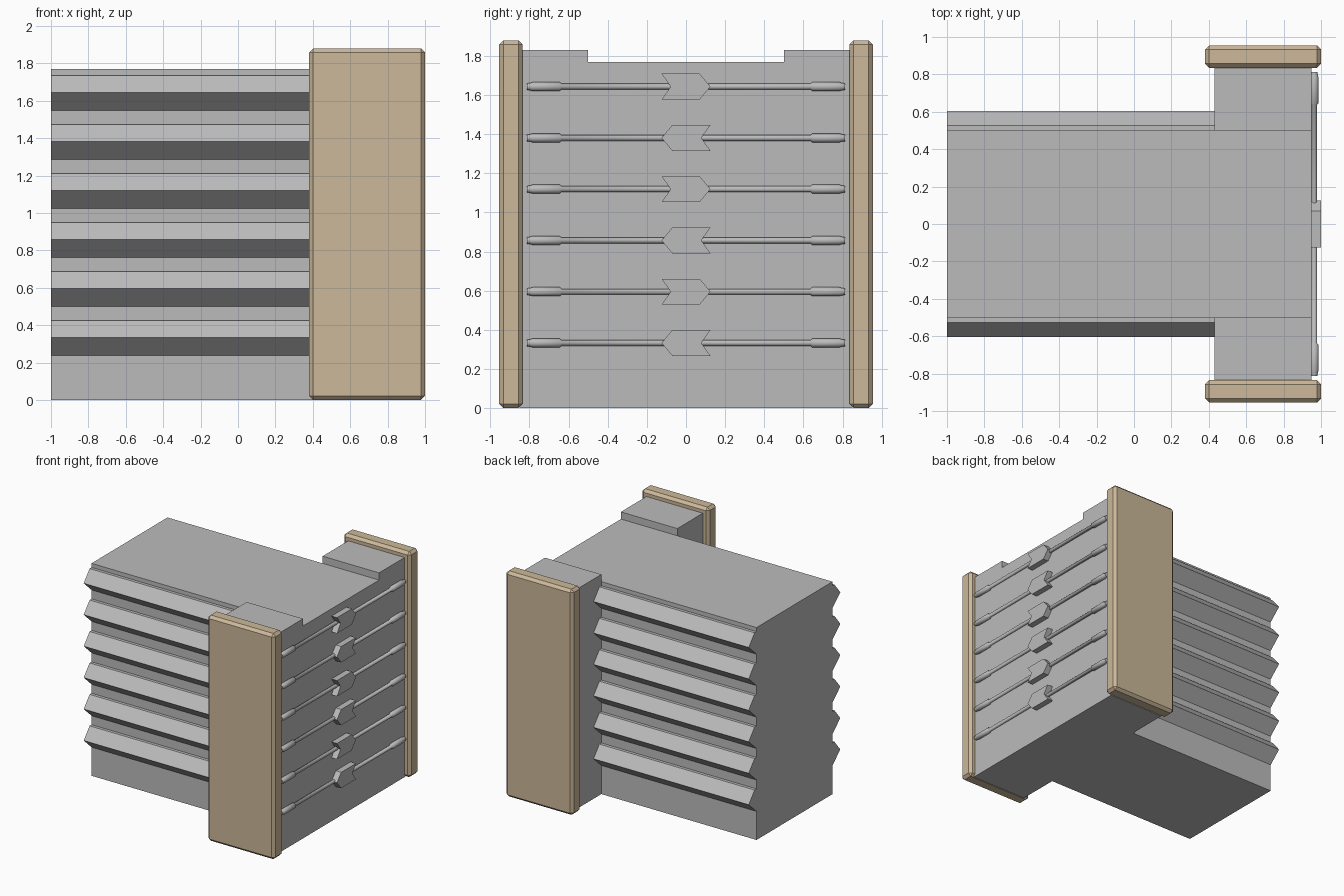
import bpy, bmesh
from mathutils import Vector

if "Cube" in bpy.data.objects:
    bpy.data.objects.remove(bpy.data.objects["Cube"], do_unlink=True)


def material(name, color):
    m = bpy.data.materials.new(name)
    m.use_nodes = True
    m.diffuse_color = (*color, 1)
    m.node_tree.nodes["Principled BSDF"].inputs["Base Color"].default_value = (*color, 1)
    return m


GREY = material("stone grey", (0.5, 0.5, 0.5))
TAN = material("tan", (0.6, 0.48, 0.32))


def finish(name, bm, mat):
    bmesh.ops.recalc_face_normals(bm, faces=bm.faces)
    mesh = bpy.data.meshes.new(name)
    bm.to_mesh(mesh)
    bm.free()
    mesh.materials.append(mat)
    obj = bpy.data.objects.new(name, mesh)
    bpy.context.collection.objects.link(obj)
    return obj


def extrude_x(name, profile, x0, x1, mat):
    """Extrude a (y, z) outline along x."""
    bm = bmesh.new()
    face = bm.faces.new([bm.verts.new((x0, y, z)) for y, z in profile])
    out = bmesh.ops.extrude_face_region(bm, geom=[face])
    verts = [g for g in out["geom"] if isinstance(g, bmesh.types.BMVert)]
    bmesh.ops.translate(bm, verts=verts, vec=(x1 - x0, 0, 0))
    return finish(name, bm, mat)


def lathe_y(name, profile, x, z, segments=16):
    """Turned bar along y from (y, radius) stations."""
    bm = bmesh.new()
    rings = []
    for y, r in profile:
        out = bmesh.ops.create_circle(bm, segments=segments, radius=r)
        for v in out["verts"]:
            v.co = Vector((x + v.co.x, y, z + v.co.y))
        rings.append(out["verts"])
    for a, b in zip(rings, rings[1:]):
        for i in range(segments):
            j = (i + 1) % segments
            bm.faces.new((a[i], a[j], b[j], b[i]))
    bm.faces.new(rings[0])
    bm.faces.new(rings[-1])
    for f in bm.faces:
        f.smooth = len(f.verts) == 4
    for e in bm.edges:
        e.smooth = len(e.link_faces) < 2 or e.calc_face_angle(0) < 0.6
    return finish(name, bm, GREY)


# Main block
W, TOP, WING_X, FACE_X = 0.5, 1.77, 0.43, 0.95
extrude_x("main_block", [(-W, 0), (W, 0), (W, TOP), (-W, TOP)], -1, FACE_X, GREY)

for side, label in ((1, "back"), (-1, "front")):
    # Raised shoulder block beside the main block
    extrude_x(label + "_shoulder",
              [(side * W, 0), (side * 0.85, 0), (side * 0.85, 1.83), (side * W, 1.83)],
              WING_X, FACE_X, GREY)
    # Chamfered end panel
    bm = bmesh.new()
    bmesh.ops.create_cube(bm, size=1)
    bmesh.ops.scale(bm, vec=(0.62, 0.12, 1.88), verts=bm.verts)
    bmesh.ops.translate(bm, vec=(0.69, side * 0.895, 0.94), verts=bm.verts)
    bmesh.ops.bevel(bm, geom=bm.edges[:], offset=0.022, segments=1, affect='EDGES')
    finish(label + "_end_panel", bm, TAN)

for row in range(6):
    z = 0.333 + row * 0.262
    # Angled ridges along both sides
    for side, label in ((1, "back"), (-1, "front")):
        extrude_x(f"{label}_ridge_{row + 1}",
                  [(side * W, z - 0.095), (side * 0.603, z), (side * 0.526, z + 0.093),
                   (side * W, z + 0.093)], -1, WING_X, GREY)
    # Bar with thicker tips
    half = [(0.637, 0.015), (0.645, 0.023), (0.785, 0.023), (0.795, 0.019), (0.812, 0.017)]
    stations = [(-y, r) for y, r in reversed(half)] + half
    lathe_y(f"bar_{row + 1}", stations, 0.964, z)
    # Arrow plate, pointing alternate ways
    d = 1 if row % 2 else -1
    extrude_x(f"arrow_{row + 1}",
              [(d * 0.125, z), (d * 0.07, z + 0.066), (d * -0.125, z + 0.066),
               (d * -0.078, z), (d * -0.125, z - 0.066), (d * 0.07, z - 0.066)],
              FACE_X - 0.01, 1.0, GREY)
